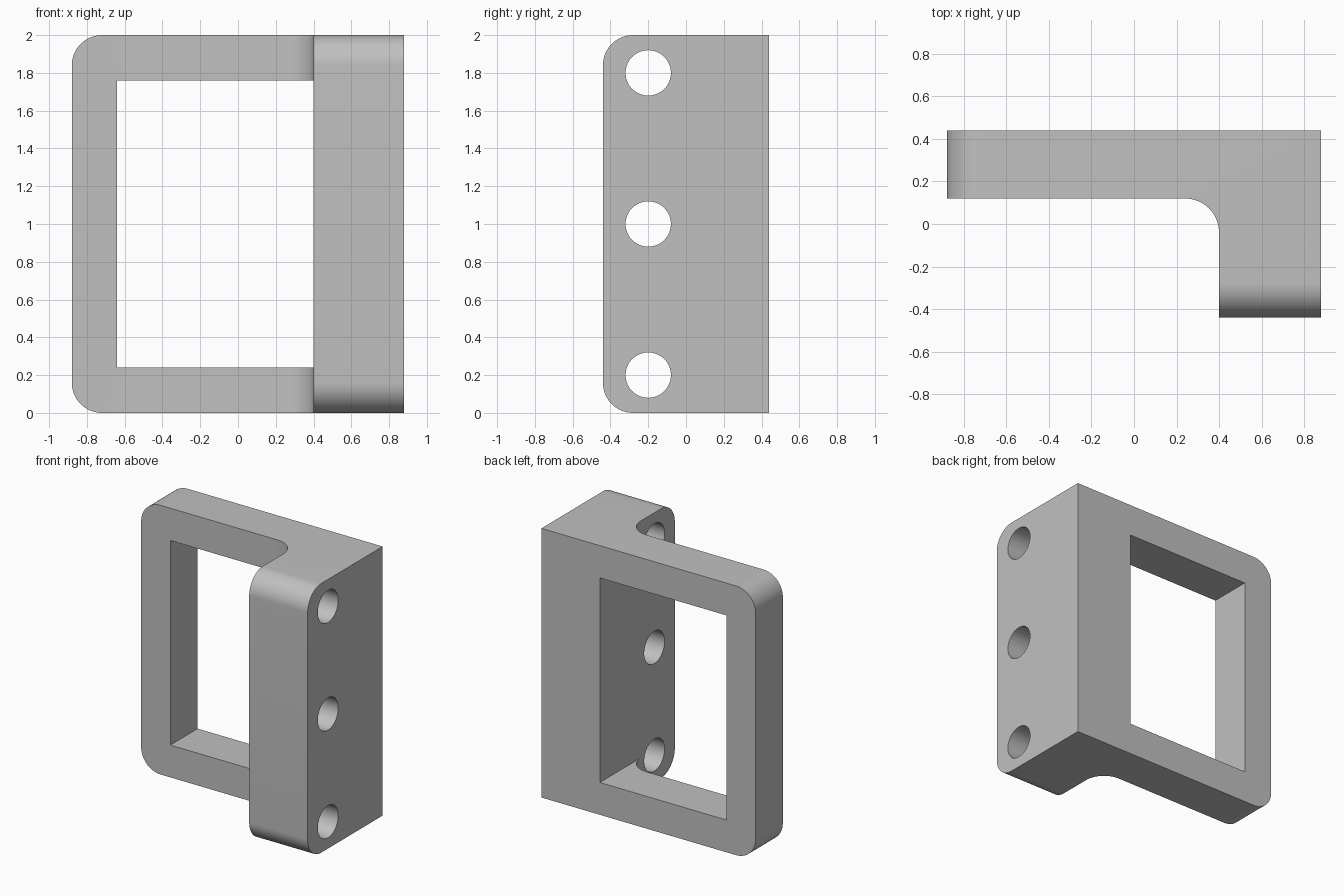
import bpy, bmesh, math
from mathutils import Matrix, Vector

cube = bpy.data.objects.get("Cube")
if cube:
    bpy.data.objects.remove(cube, do_unlink=True)

HEIGHT, HALF_X, HALF_Y = 2.0, 0.88, 0.44
RADIUS = 0.16          # all rounded corners
PLATE_Y = 0.12         # front of the frame plate
FLANGE_X = 0.40        # inner side of the flange
WINDOW_X, RAIL = -0.64, 0.24
HOLE_Y, HOLE_R = -0.20, 0.12

grey = bpy.data.materials.new("plain grey")
grey.use_nodes = True
grey.diffuse_color = (0.53, 0.53, 0.53, 1)
grey.node_tree.nodes["Principled BSDF"].inputs["Base Color"].default_value = grey.diffuse_color


def make_object(name, bm):
    bmesh.ops.recalc_face_normals(bm, faces=bm.faces)
    mesh = bpy.data.meshes.new(name)
    bm.to_mesh(mesh)
    bm.free()
    mesh.materials.append(grey)
    obj = bpy.data.objects.new(name, mesh)
    bpy.context.collection.objects.link(obj)
    return obj


def cut(obj, bm):
    """Subtract a temporary shape from the part."""
    cutter = make_object("cutter", bm)
    cutter.hide_render = True
    mod = obj.modifiers.new("cut", "BOOLEAN")
    mod.operation, mod.solver, mod.object = "DIFFERENCE", "EXACT", cutter
    bpy.context.view_layer.objects.active = obj
    bpy.ops.object.modifier_apply(modifier=mod.name)
    bpy.data.objects.remove(cutter, do_unlink=True)


# L-shaped body, extruded upward
bm = bmesh.new()
outline = [(-HALF_X, HALF_Y), (-HALF_X, PLATE_Y), (FLANGE_X, PLATE_Y),
           (FLANGE_X, -HALF_Y), (HALF_X, -HALF_Y), (HALF_X, HALF_Y)]
base = bm.faces.new([bm.verts.new((x, y, 0)) for x, y in outline])
top = bmesh.ops.extrude_face_region(bm, geom=[base])["geom"]
bmesh.ops.translate(bm, vec=(0, 0, HEIGHT),
                    verts=[v for v in top if isinstance(v, bmesh.types.BMVert)])
bmesh.ops.recalc_face_normals(bm, faces=bm.faces)


# Round the inner corner, the frame's outer corners and the flange's front corners
def is_rounded(edge):
    a, b = (v.co for v in edge.verts)
    def both(axis, value):
        return abs(a[axis] - value) < 1e-4 and abs(b[axis] - value) < 1e-4
    inner = both(0, FLANGE_X) and both(1, PLATE_Y)
    level = abs(a.z - b.z) < 1e-4
    return inner or (level and (both(0, -HALF_X) or both(1, -HALF_Y)))


bmesh.ops.bevel(bm, geom=[e for e in bm.edges if is_rounded(e)], offset=RADIUS,
                offset_type="OFFSET", segments=16, profile=0.5, affect="EDGES")
bracket = make_object("bracket_body", bm)

# Rectangular window through the frame, flush with the flange
bm = bmesh.new()
low, high = Vector((WINDOW_X, -0.1, RAIL)), Vector((FLANGE_X, 0.6, HEIGHT - RAIL))
bmesh.ops.create_cube(bm, size=1, matrix=Matrix.Translation((low + high) / 2)
                      @ Matrix.Diagonal(high - low).to_4x4())
cut(bracket, bm)

# Three mounting holes through the flange
for z in (0.2, 1.0, 1.8):
    bm = bmesh.new()
    bmesh.ops.create_cone(bm, cap_ends=True, segments=64, radius1=HOLE_R, radius2=HOLE_R,
                          depth=0.8, matrix=Matrix.Translation((0.64, HOLE_Y, z))
                          @ Matrix.Rotation(math.pi / 2, 4, "Y"))
    cut(bracket, bm)

# Smooth the curves and keep the edges sharp
bpy.ops.object.select_all(action="DESELECT")
bracket.select_set(True)
bpy.context.view_layer.objects.active = bracket
bpy.ops.object.shade_smooth_by_angle(angle=math.radians(30))
